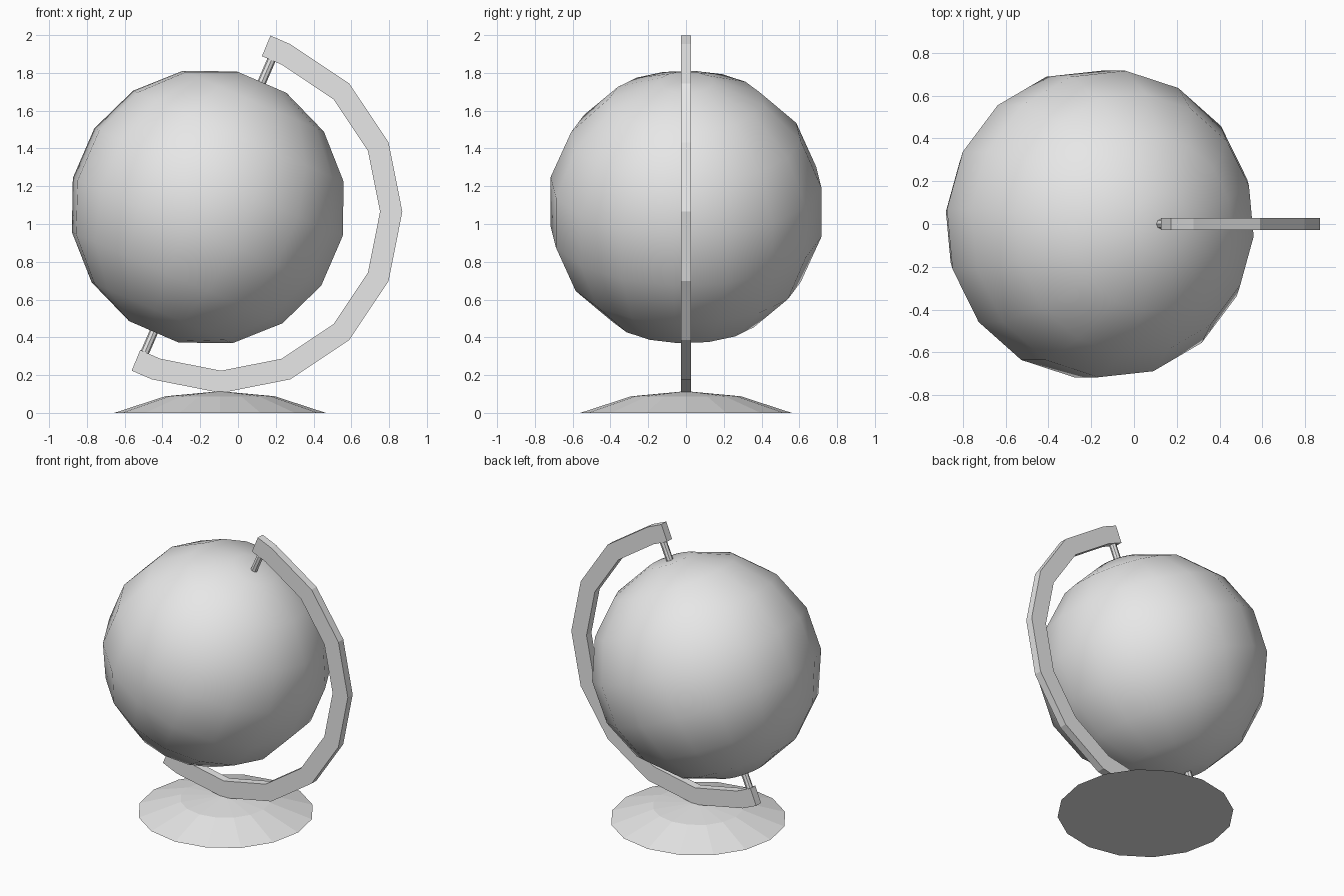
import bpy, bmesh, math
from math import sin, cos, radians, pi
from mathutils import Matrix, Vector

cube = bpy.data.objects.get("Cube")
if cube:
    bpy.data.objects.remove(cube, do_unlink=True)

grey = bpy.data.materials.new("light_grey")
grey.use_nodes = True
COLOUR = (0.8, 0.8, 0.8, 1)
grey.diffuse_color = COLOUR
grey.node_tree.nodes["Principled BSDF"].inputs["Base Color"].default_value = COLOUR

TILT = radians(23.4)
GLOBE_CENTRE = Vector((-0.16, 0, 1.09))
TILTED = Matrix.Translation(GLOBE_CENTRE) @ Matrix.Rotation(TILT, 4, 'Y')


def finish(name, bm, smooth=False):
    bmesh.ops.recalc_face_normals(bm, faces=bm.faces)
    for f in bm.faces:
        f.smooth = smooth
    mesh = bpy.data.meshes.new(name)
    bm.to_mesh(mesh)
    bm.free()
    mesh.materials.append(grey)
    obj = bpy.data.objects.new(name, mesh)
    bpy.context.collection.objects.link(obj)
    return obj


def lathe(name, profile, sides, matrix, smooth=False):
    """Revolve (radius, height) points about z, closing both ends with flat caps."""
    bm = bmesh.new()
    rings = []
    for r, z in profile:
        rings.append([bm.verts.new((r * cos(2 * pi * i / sides), r * sin(2 * pi * i / sides), z))
                      for i in range(sides)])
    for low, high in zip(rings, rings[1:]):
        for i in range(sides):
            j = (i + 1) % sides
            bm.faces.new((low[i], low[j], high[j], high[i]))
    bm.faces.new(rings[0][::-1])
    bm.faces.new(rings[-1])
    bmesh.ops.remove_doubles(bm, verts=bm.verts, dist=0.0005)
    bm.transform(matrix)
    return finish(name, bm, smooth)


# Globe: rings offset by half a step, so each pole is a flat cap
R = 0.734
lats = [radians(-78.75 + 22.5 * i) for i in range(8)]
lathe("globe", [(R * cos(a), R * sin(a)) for a in lats], 16,
      TILTED @ Matrix.Rotation(radians(-5.5), 4, 'Z'), smooth=True)

# Pivot pins on the tilted axis
for name, side in (("upper_pin", 1), ("lower_pin", -1)):
    ends = sorted((side * 0.69, side * 0.86))
    lathe(name, [(0.023, z) for z in ends], 8, TILTED)

# Support arm: half ring whose ends run on square to the axis
ARM_CENTRE = Vector((-0.09, 0, 1.065))
end_step = Vector((-cos(TILT), 0, sin(TILT))) * 0.115


def arm_edge(radius):
    pts = [ARM_CENTRE + radius * Vector((cos(a), 0, sin(a)))
           for a in (radians(-112.5 + 22.5 * i) for i in range(9))]
    return [pts[0] + end_step] + pts + [pts[-1] + end_step]


bm = bmesh.new()
HALF = Vector((0, 0.027, 0))
sections = []
for o, i in zip(arm_edge(0.96), arm_edge(0.842)):
    sections.append([bm.verts.new(p) for p in (o - HALF, o + HALF, i + HALF, i - HALF)])
for a, b in zip(sections, sections[1:]):
    for k in range(4):
        n = (k + 1) % 4
        bm.faces.new((a[k], a[n], b[n], b[k]))
bm.faces.new(sections[0][::-1])
bm.faces.new(sections[-1])
finish("support_arm", bm)

# Base: shallow faceted dome
lathe("base", [(0.56, 0), (0.29, 0.088), (0.0001, 0.115)], 16,
      Matrix.Translation((-0.095, 0, 0)))
